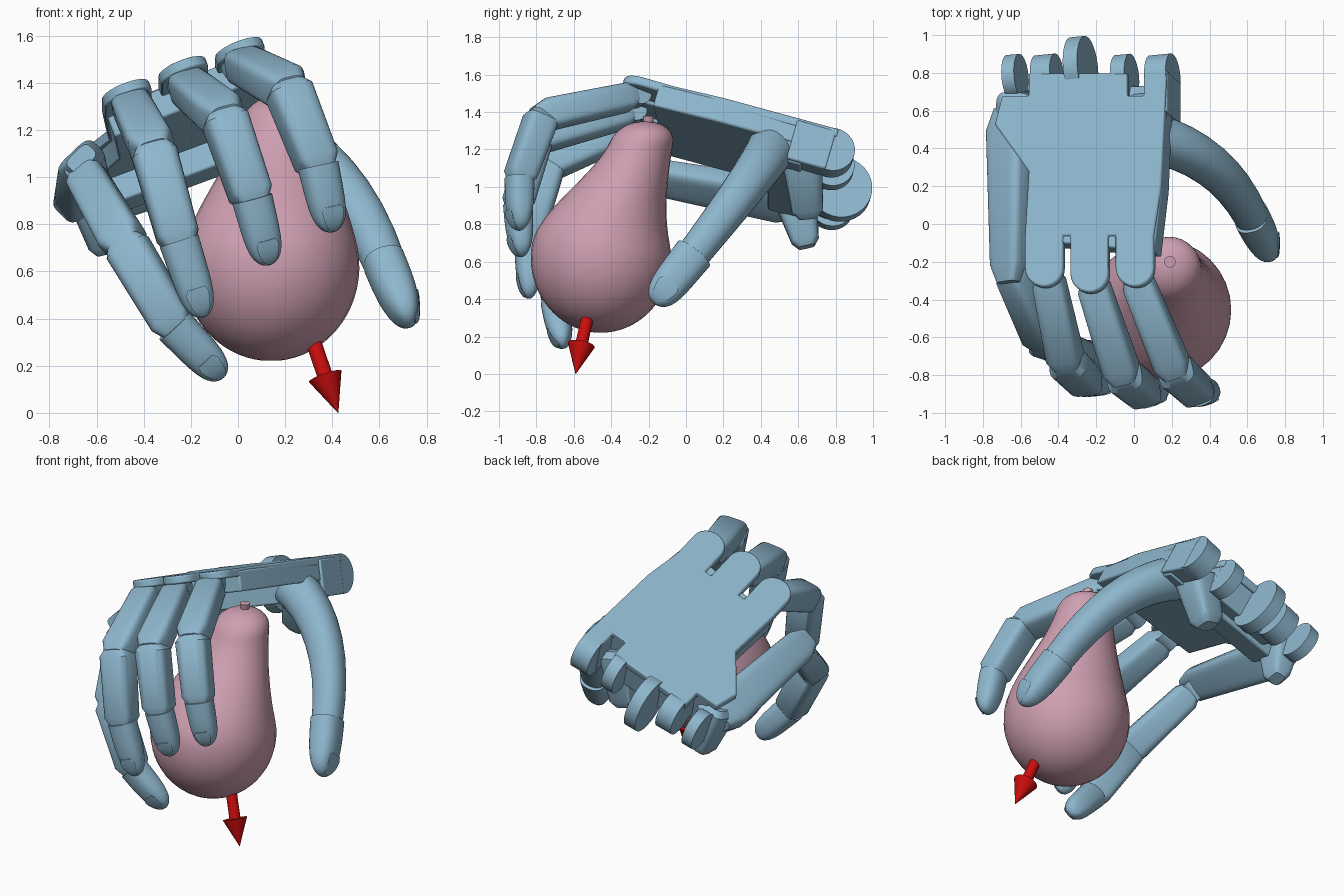
import bpy, bmesh, math
from mathutils import Vector

cube = bpy.data.objects.get("Cube")
if cube:
    bpy.data.objects.remove(cube, do_unlink=True)


def material(name, *colour):
    mat = bpy.data.materials.new(name)
    mat.use_nodes = True
    mat.diffuse_color = (*colour, 1)
    mat.node_tree.nodes["Principled BSDF"].inputs["Base Color"].default_value = (*colour, 1)
    return mat


BLUE = material("pale_blue", 0.27, 0.47, 0.61)
PINK = material("dusty_pink", 0.62, 0.35, 0.44)
RED = material("red", 0.6, 0.004, 0.004)
SIDEWAYS, UPWARD = Vector((1, 0, 0)), Vector((0, 0, 1))


def finish(bm, name, mat):
    bmesh.ops.recalc_face_normals(bm, faces=bm.faces)
    mesh = bpy.data.meshes.new(name)
    bm.to_mesh(mesh)
    bm.free()
    obj = bpy.data.objects.new(name, mesh)
    bpy.context.collection.objects.link(obj)
    mesh.materials.append(mat)
    bpy.ops.object.select_all(action="DESELECT")
    obj.select_set(True)
    bpy.context.view_layer.objects.active = obj
    bpy.ops.object.shade_smooth_by_angle(angle=math.radians(35))
    return obj


def loft(name, stations, axis, mat=BLUE, power=1.0, sides=32, fixed=None):
    """Skin superellipse rings; each station is (point, half width, half depth)."""
    bm = bmesh.new()
    points = [station[0] for station in stations]
    last = len(points) - 1
    rings = []
    for i, (point, width, depth) in enumerate(stations):
        tangent = fixed or (points[min(i + 1, last)] - points[max(i - 1, 0)]).normalized()
        across = (axis - tangent * tangent.dot(axis)).normalized()
        outward = tangent.cross(across)
        ring = []
        for k in range(sides):
            angle = math.tau * k / sides
            c, s = (math.copysign(abs(f) ** power, f) for f in (math.cos(angle), math.sin(angle)))
            ring.append(bm.verts.new(point + across * width * c + outward * depth * s))
        rings.append(ring)
    for lower, upper in zip(rings, rings[1:]):
        for k in range(sides):
            bm.faces.new((lower[k - 1], lower[k], upper[k], upper[k - 1]))
    bm.faces.new(rings[0])
    bm.faces.new(rings[-1])
    return finish(bm, name, mat)


def bone(name, start, end, axis, width, depth, taper=1.0, power=0.5):
    """Boxy link with chamfered ends, swelling or thinning towards its end."""
    stations = []
    for t, scale in ((-0.06, 0.65), (0.06, 1), (0.94, 1), (1.08, 0.65)):
        scale *= 1 + (taper - 1) * t
        stations.append((start.lerp(end, t), width * scale, depth * scale))
    loft(name, stations, axis, power=power)


def rod(name, start, end, axis, radius, end_radius, mat=BLUE):
    loft(name, [(start, radius, radius), (end, end_radius, end_radius)], axis, mat)


# Tilted plane of the back of the hand
NORMAL = Vector((-0.37, 0.29, 1)).normalized()
ACROSS = SIDEWAYS - NORMAL * NORMAL.x
ACROSS.normalize()


def on_palm(x, y, depth=0.0):
    return Vector((x, y, 1.485 + 0.37 * x - 0.29 * y)) - NORMAL * depth


def slab(name, outline, top, bottom):
    bm = bmesh.new()
    face = bm.faces.new([bm.verts.new(on_palm(x, y, top)) for x, y in outline])
    grown = bmesh.ops.extrude_face_region(bm, geom=[face])["geom"]
    verts = [item for item in grown if isinstance(item, bmesh.types.BMVert)]
    bmesh.ops.translate(bm, verts=verts, vec=NORMAL * (top - bottom))
    mod = finish(bm, name, BLUE).modifiers.new("soft_edges", "BEVEL")
    mod.width, mod.segments, mod.limit_method = 0.01, 2, "ANGLE"
    mod.angle_limit = math.radians(40)


def block(name, left, right, front, back, top, bottom):
    slab(name, [(left, front), (right, front), (right, back), (left, back)], top, bottom)


# Back plate with a rounded lobe per finger and notches at the wrist
LOBE = 0.1
outline = [(-0.7, 0.68), (-0.74, 0.53), (-0.56, 0.28)]
for middle, front in ((-0.48, -0.23), (-0.24, -0.26), (0, -0.23)):
    outline.append((middle - LOBE, -0.06))
    for k in range(13):
        angle = math.pi * (1 + k / 12)
        outline.append((middle + LOBE * math.cos(angle), front + LOBE * math.sin(angle)))
    outline.append((middle + LOBE, -0.06))
outline += [(0.14, 0.2), (0.17, 0.82)]
for right, left in ((0.05, -0.04), (-0.56, -0.7)):
    outline += [(right, 0.8), (right, 0.68), (left, 0.68), (left, 0.8)]
del outline[-2:]
slab("palm_back_plate", outline, 0, 0.05)

# Thicker body flush with the plate, and the deep wrist
slab("palm_body", [(-0.57, -0.08), (0.1, -0.14), (0.14, 0.2), (0.16, 0.68), (-0.66, 0.66),
                   (-0.7, 0.54), (-0.55, 0.28)], 0.015, 0.14)
block("wrist_block", -0.64, 0.15, 0.5, 0.68, 0.02, 0.25)
block("wrist_rear", -0.55, -0.05, 0.6, 0.78, 0.02, 0.22)
block("wrist_thumb_side", 0.05, 0.17, 0.6, 0.81, 0.015, 0.24)


def disc(name, centre, axis, radius, half):
    rod(name, centre - axis * half, centre + axis * half, NORMAL, radius, radius)


# Wrist lugs and the larger central wheel
for side, x, half in (("outer", -0.67, 0.035), ("outer_inner", -0.5, 0.055),
                      ("thumb_inner", -0.09, 0.04), ("thumb_side", 0.11, 0.06)):
    disc("wrist_lug_" + side, on_palm(x, 0.81, 0.12), ACROSS, 0.12, half)
disc("wrist_wheel", on_palm(-0.33, 0.86, 0.14), ACROSS, 0.17, 0.04)

# Hanging blocks at the heel of the hand
bone("thumb_mount", Vector((0.04, 0.62, 1.16)), Vector((-0.02, 0.65, 0.86)), SIDEWAYS, 0.11, 0.11, 0.75)
bone("heel_flange", Vector((-0.64, 0.58, 0.96)), Vector((-0.57, 0.64, 0.7)), SIDEWAYS, 0.1, 0.12, 0.6)

# Separate little finger metacarpal, rolled down from the palm
bone("little_metacarpal", Vector((-0.665, -0.26, 1.07)), Vector((-0.66, 0.55, 0.92)),
     Vector((1, 0, 1)), 0.1, 0.06, 1.3)


def fingertip(name, start, end, axis, width, depth):
    """Blunt rounded tip with a thin nail following its outer face."""
    outward = (end - start).normalized().cross(axis).normalized()
    tip, nail = [], []
    for k in range(17):
        t = math.sin(math.pi / 2 * k / 16.2)
        half, thick = width * math.sqrt(1 - t ** 6) * (1 - 0.12 * t), depth * math.sqrt(1 - t ** 3)
        point = start.lerp(end, t * 1.05)
        tip.append((point, half, thick))
        if 0.55 < t < 0.98:
            nail.append((point + outward * thick, half * 0.68, 0.0045))
    for i in (0, -1):
        point, half, thick = nail[i]
        nail[i] = (point, half * 0.75, thick)
    loft(name + "_tip", tip, axis, power=0.8)
    loft(name + "_nail", nail, axis)


# Four fingers: knuckle, two bends and the end of each
FINGERS = {
    "index": ((0, -0.26, 1.49), (0.21, -0.77, 1.38), (0.34, -0.89, 1.05), (0.4, -0.89, 0.78)),
    "middle": ((-0.23, -0.28, 1.4), (-0.06, -0.8, 1.26), (0.06, -0.9, 0.91), (0.13, -0.88, 0.64)),
    "ring": ((-0.46, -0.26, 1.32), (-0.36, -0.73, 1.12), (-0.25, -0.84, 0.73), (-0.15, -0.84, 0.42)),
    "little": ((-0.66, -0.24, 1.03), (-0.48, -0.62, 0.72), (-0.27, -0.7, 0.37), (-0.07, -0.66, 0.16)),
}
for name, joints in FINGERS.items():
    knuckle, bend, joint, tip = map(Vector, joints)
    hinge = (bend - knuckle).cross(tip - bend).normalized()
    disc(name + "_knuckle_pin", knuckle, hinge, 0.06, 0.06)
    bone(name + "_proximal", knuckle.lerp(bend, 0.06), bend, hinge, 0.085, 0.075, 1.15)
    bone(name + "_middle", bend, joint, hinge, 0.098, 0.088, 0.93)
    fingertip(name, joint, tip, hinge, 0.086, 0.075)

# Thumb: rounded base sweeping out to a broad tip
root, elbow, joint = Vector((0.08, 0.46, 1.21)), Vector((0.46, 0.37, 1.06)), Vector((0.62, 0.04, 0.64))
tip = Vector((0.725, -0.16, 0.39))
hinge = Vector((1, 0.2, 0.3)).cross(tip - elbow).normalized()
sweep = []
for k in range(9):
    t = k / 8
    radius = 0.13 - 0.04 * t
    sweep.append((root.lerp(elbow, t).lerp(elbow.lerp(joint, t), t), radius, radius))
loft("thumb_base", sweep, hinge, power=0.9)
fingertip("thumb", joint, tip, hinge, 0.108, 0.09)


def ease(t):
    t = min(max(t, 0), 1)
    return t * t * (3 - 2 * t)


# Pear: half ellipsoid below, eased into a leaning neck with a domed top
BOTTOM, BELLY, DOME, TOP = 0.22, 0.62, 1.24, 1.35
pear = []
for k in range(1, 40):
    z = BOTTOM + (TOP - BOTTOM) * (1 - math.cos(math.pi * k / 40)) / 2
    lean = ease((z - 0.7) / 0.65)
    radius = 0.375 - 0.21 * ease((z - BELLY) / 0.68)
    if z < BELLY:
        radius *= math.sqrt(1 - ((BELLY - z) / (BELLY - BOTTOM)) ** 2)
    if z > DOME:
        radius *= math.sqrt(1 - ((z - DOME) / (TOP - DOME)) ** 2)
    pear.append((Vector((0.14 + 0.05 * lean, -0.455 + 0.235 * lean, z)), radius, radius))
loft("pear", pear, SIDEWAYS, PINK, fixed=UPWARD)
stem = Vector((0.19, -0.2, TOP))
rod("pear_stem", stem - UPWARD * 0.03, stem + UPWARD * 0.03, SIDEWAYS, 0.022, 0.03, PINK)

# Arrow pointing down from the pear
start, neck, point = Vector((0.28, -0.5, 0.42)), Vector((0.37, -0.56, 0.155)), Vector((0.425, -0.59, 0))
rod("arrow_shaft", start, neck, SIDEWAYS, 0.033, 0.033, RED)
rod("arrow_head", neck, point, SIDEWAYS, 0.073, 0.001, RED)
